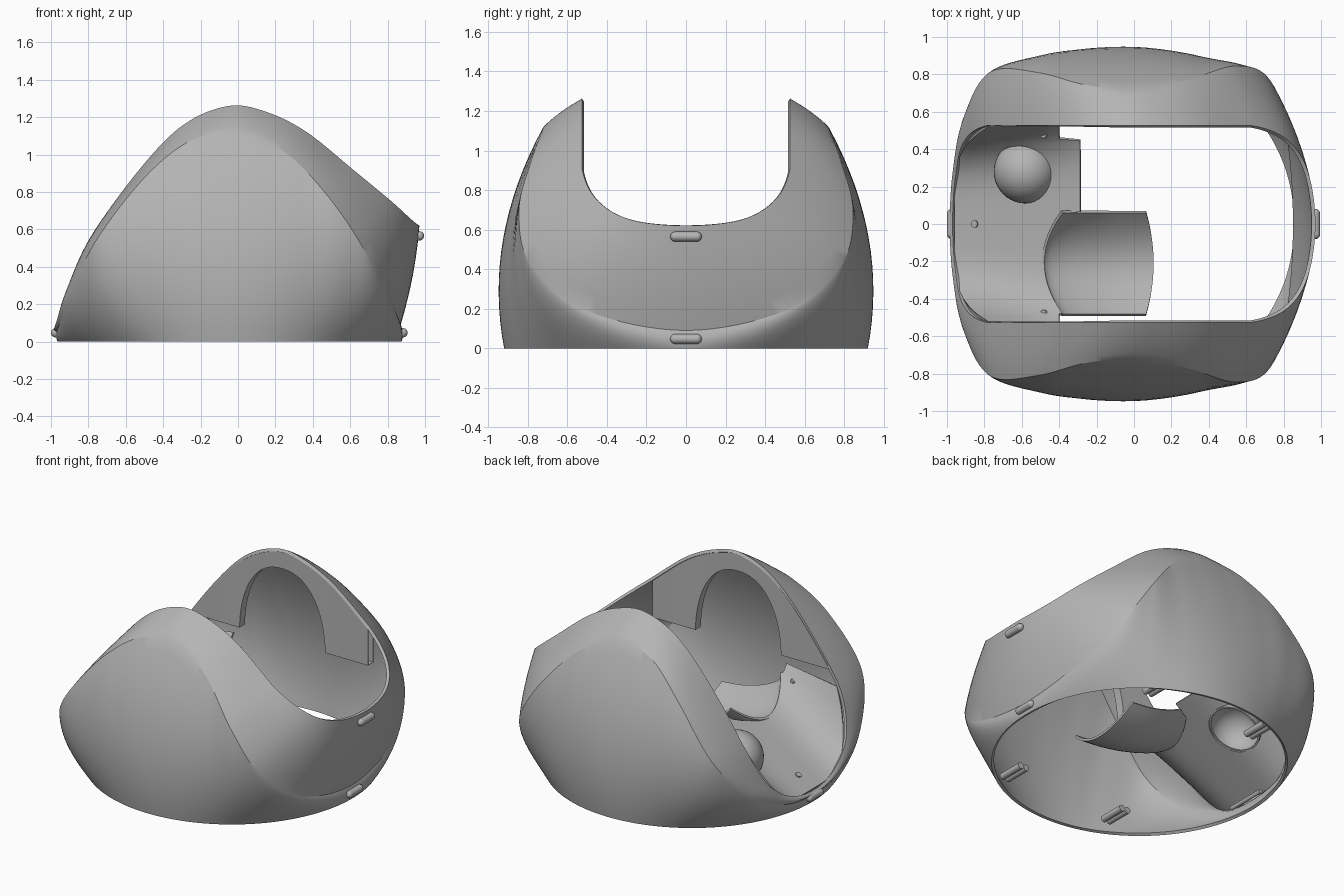
import bpy, bmesh, math
from mathutils import Vector

cube = bpy.data.objects.get("Cube")
if cube:
    bpy.data.objects.remove(cube, do_unlink=True)

grey = bpy.data.materials.new("matte_grey")
grey.use_nodes = True
grey.diffuse_color = (0.46, 0.46, 0.46, 1)
for node in grey.node_tree.nodes:
    if node.type == 'BSDF_PRINCIPLED':
        node.inputs["Base Color"].default_value = grey.diffuse_color
        node.inputs["Roughness"].default_value = 0.6


def finish(obj, angle=25):
    if not obj.data.materials:
        obj.data.materials.append(grey)
    bpy.ops.object.select_all(action='DESELECT')
    obj.select_set(True)
    bpy.context.view_layer.objects.active = obj
    for mod in list(obj.modifiers):
        bpy.ops.object.modifier_apply(modifier=mod.name)
    bpy.ops.object.shade_smooth_by_angle(angle=math.radians(angle))


def sheet(name, rows, thickness, closed=False, angle=25, offset=-1):
    """Grid surface through rows of points, given a thickness."""
    bm = bmesh.new()
    grid = [[bm.verts.new(p) for p in row] for row in rows]
    n = len(grid)
    for i in range(n if closed else n - 1):
        a, b = grid[i], grid[(i + 1) % n]
        for j in range(len(a) - 1):
            bm.faces.new((a[j], a[j + 1], b[j + 1], b[j]))
    mesh = bpy.data.meshes.new(name)
    bm.to_mesh(mesh)
    bm.free()
    obj = bpy.data.objects.new(name, mesh)
    bpy.context.collection.objects.link(obj)
    mod = obj.modifiers.new("thickness", 'SOLIDIFY')
    mod.thickness = thickness
    mod.offset = offset
    finish(obj, angle)
    return obj


def spline(points, steps):
    """Smooth open curve through all points but the two outer guides."""
    pts = [Vector(p) for p in points]
    out = []
    for i in range(1, len(pts) - 2):
        p0, p1, p2, p3 = pts[i - 1:i + 3]
        for s in range(steps):
            t = s / steps
            out.append(0.5 * (2 * p1 + (p2 - p0) * t + (2 * p0 - 5 * p1 + 4 * p2 - p3) * t * t
                              + (3 * p1 - p0 - 3 * p2 + p3) * t ** 3))
    out.append(pts[-2])
    return out


def half_curve(points, steps=8):
    """Half outline running from -x to +x, with even ends across y = 0."""
    flip = lambda p: (p[0], -p[1], p[2])
    return spline([flip(points[1])] + points + [flip(points[-2])], steps)


# Shell outlines: opening rim, crease and round base
edge = .526
rim = half_curve([(-.97, 0, .08), (-.955, .25, .13), (-.91, .44, .29), (-.785, edge, .565),
                  (-.515, edge, .935), (-.29, edge, 1.16), (-.06, edge, 1.258), (.13, edge, 1.235),
                  (.36, edge, 1.125), (.63, edge, .907), (.82, .45, .75), (.93, .28, .65), (.97, 0, .62)])
for p in rim:
    p.y = min(p.y, edge)
crease = half_curve([(-.97, 0, .05), (-.955, .3, .09), (-.9, .6, .24), (-.765, .815, .53),
                     (-.515, .81, .86), (-.28, .748, 1.06), (-.06, .72, 1.12), (.12, .733, 1.085),
                     (.32, .78, .955), (.54, .845, .7), (.715, .785, .42), (.83, .5, .19), (.87, 0, .09)])
turn = half_curve([(a, 0, 0) for a in (180, 163, 145, 126, 112, 101, 90, 79, 67, 53, 38, 18, 0)])

rows = []
for r, c, a in zip(rim, crease, turn):
    ang = math.radians(a.x)
    out = Vector((math.cos(ang), math.sin(ang), 0))
    base = Vector((-.045, 0, 0)) + .92 * out
    pull = (c + base) / 2 + out * .185 * c.z
    row = []
    for i in range(6):
        t = i / 6
        row.append(r.lerp(c, t) + out * .06 * t * (1 - t))
    for i in range(17):
        t = i / 16
        row.append(c * (1 - t) ** 2 + pull * 2 * t * (1 - t) + base * t * t)
    rows.append(row)
mirrored = [[Vector((p.x, -p.y, p.z)) for p in row] for row in rows[-2:0:-1]]
sheet("outer_shell", (rows + mirrored)[::-1], .02, closed=True)


# Flat side walls with an arched opening
def rim_height(x):
    for p, q in zip(rim, rim[1:]):
        if p.x <= x <= q.x:
            return p.z + (q.z - p.z) * (x - p.x) / (q.x - p.x)
    return .64


half, sill, middle = .325, .64, -.03
xs = [-.68 + i * (.68 - half) / 10 for i in range(10)]
xs += [-half * math.cos(math.pi * i / 32) for i in range(33)]
xs += [half + (i + 1) * half / 10 for i in range(10)]
for side, name in ((1, "back_wall"), (-1, "front_wall")):
    cols = []
    for x in xs:
        bottom = sill + .49 * max(0, 1 - abs(x / half) ** 2.3) ** .5
        x += middle
        top = max(rim_height(x) - .02, sill + .005)
        cols.append([(x, side * .524, top), (x, side * .524, bottom),
                     (x, side * .58, bottom), (x, side * .58, max(top - .045, bottom + .002))])
    sheet(name, cols, .004, offset=0)


# Bowl-shaped scoop reaching into the middle
def across(y):
    return ((y + .21) / .27) ** 2


def scoop_start(y):
    return -.48 + .1 * across(y)


profile = spline([(0, 0, .6), (0, 0, .51), (.15, 0, .455), (.4, 0, .41), (.67, 0, .38),
                  (1, 0, .365), (1.3, 0, .36)], 6)
rows = []
for i in range(19):
    y = -.48 + i * .03
    start, end = scoop_start(y), .105 - .04 * across(y)
    rows.append([(start + (end - start) * p.x, y, p.z - .13 * (1 - across(y))) for p in profile])
sheet("scoop", rows, .016, angle=40)

# Sloping inner plate that follows the low end of the opening
ys = sorted([-.52 + i * .04 for i in range(27)] + [.055, .065, .445, .455, -.475, -.485])
rows = []
for y in ys:
    k = abs(y) / .52
    left = -.96 + .18 * k ** 5
    right = -.4
    if -.48 <= y <= .06:
        right = scoop_start(y)
    elif .06 < y < .45:
        right = -.29
    row = []
    for i in range(15):
        x = left + (right - left) * i / 14
        slope = .085 + .6 * (x + .96)
        row.append((x, y, slope + (.54 + .15 * (x + .78) - slope) * k ** 4))
    rows.append(row)
plate = sheet("inner_plate", rows, .014, angle=40)

# Hollow round bulge set into a hole in the plate
bpy.ops.mesh.primitive_uv_sphere_add(segments=40, ring_count=20, radius=.17, location=(-.58, .28, .31))
bulge = bpy.context.object
bulge.name = "bulge"
hole = plate.modifiers.new("hole", 'BOOLEAN')
hole.operation = 'DIFFERENCE'
hole.object = bulge
finish(plate, 40)
bm = bmesh.new()
bm.from_mesh(bulge.data)
bmesh.ops.bisect_plane(bm, geom=bm.verts[:] + bm.edges[:] + bm.faces[:], plane_co=(0, 0, 0),
                       plane_no=(-.51, 0, .86), clear_inner=True)
bm.to_mesh(bulge.data)
bm.free()
bulge.modifiers.new("thickness", 'SOLIDIFY').thickness = .012
finish(bulge)


def rod(name, loc, radius, length, direction):
    bpy.ops.mesh.primitive_cylinder_add(vertices=20, radius=radius, depth=length, location=loc)
    obj = bpy.context.object
    obj.name = name
    obj.rotation_euler = Vector(direction).to_track_quat('Z', 'Y').to_euler()
    finish(obj, 40)


# Hinge pins with rounded ends
for name, x, z in (("upper_hinge", .97, .565), ("lower_hinge", .882, .047), ("rear_hinge", -.975, .047)):
    rod(name, (x, 0, z), .025, .11, (0, 1, 0))
    for s in (-1, 1):
        bpy.ops.mesh.primitive_uv_sphere_add(segments=20, ring_count=10, radius=.025,
                                             location=(x, s * .055, z))
        bpy.context.object.name = name + "_end"
        finish(bpy.context.object)

# Screws on the plate
for x, y, z in ((-.85, 0, .148), (-.48, -.48, .51), (-.48, .48, .51)):
    rod("plate_screw", (x, y, z), .02, .02, (-.5, 0, .85))

# Clips around the inside of the base and a bar behind the rear hinge
for x in (.39, -.43):
    for y in (-.69, .69):
        for k in (-1, 1):
            rod("base_clip", (x + k * .022, y, .07), .022, .18, (0, 1, 0))
rod("rear_bar", (-.91, 0, .05), .014, .28, (0, 1, 0))
